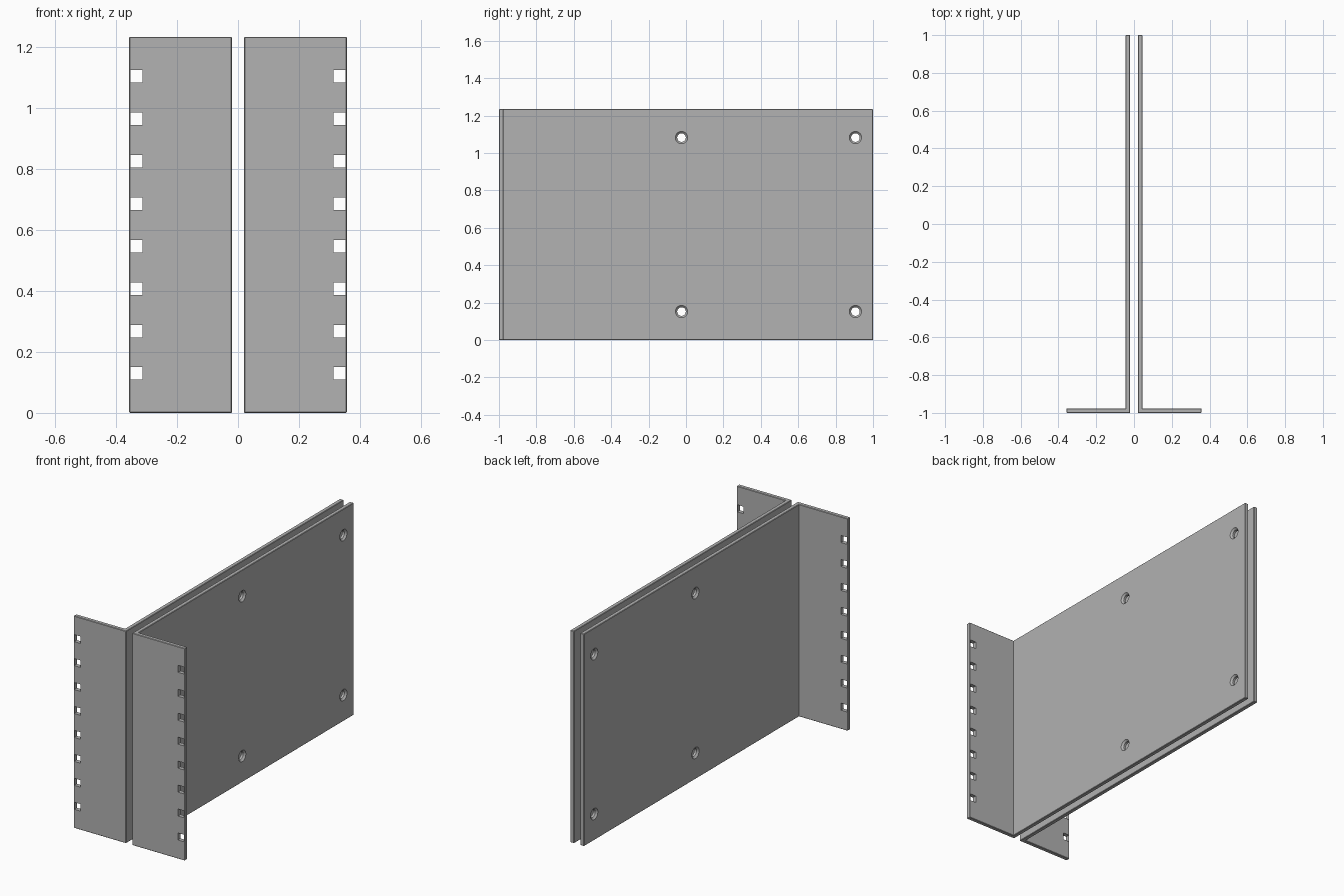
import bpy, bmesh
from math import radians
from mathutils import Matrix, Vector

cube = bpy.data.objects.get("Cube")
if cube:
    bpy.data.objects.remove(cube, do_unlink=True)

HEIGHT, THICK, GAP, REACH = 1.234, 0.024, 0.02, 0.357
OUTER = GAP + THICK            # outer face of the side plate

steel = bpy.data.materials.new("grey steel")
steel.use_nodes = True
GREY = (0.445, 0.445, 0.445, 1)
steel.diffuse_color = GREY
steel.node_tree.nodes["Principled BSDF"].inputs["Base Color"].default_value = GREY


def add_object(name, bm):
    bmesh.ops.recalc_face_normals(bm, faces=bm.faces)
    mesh = bpy.data.meshes.new(name)
    bm.to_mesh(mesh)
    bm.free()
    mesh.materials.append(steel)
    obj = bpy.data.objects.new(name, mesh)
    bpy.context.collection.objects.link(obj)
    return obj


def add_pin(bm, y, z, r_in, r_out, depth):
    # round cutter lying along x, centred on the outer plate face
    place = Matrix.Translation((OUTER, y, z)) @ Matrix.Rotation(radians(90), 4, 'Y')
    bmesh.ops.create_cone(bm, cap_ends=True, segments=32, radius1=r_in,
                          radius2=r_out, depth=depth, matrix=place)


# L-shaped bracket: side plate and front flange in one extruded profile
bm = bmesh.new()
profile = [(GAP, -1), (REACH, -1), (REACH, -1 + THICK),
           (OUTER, -1 + THICK), (OUTER, 1), (GAP, 1)]
base = bm.faces.new([bm.verts.new((x, y, 0)) for x, y in profile])
grown = bmesh.ops.extrude_face_region(bm, geom=[base])["geom"]
bmesh.ops.translate(bm, vec=Vector((0, 0, HEIGHT)),
                    verts=[v for v in grown if isinstance(v, bmesh.types.BMVert)])
bmesh.ops.recalc_face_normals(bm, faces=bm.faces)
# slightly softened outside edges
bmesh.ops.bevel(bm, geom=[e for e in bm.edges if e.is_convex], offset=0.0025,
                segments=1, affect='EDGES')
left = add_object("left_bracket", bm)

# square flange slots and plate screw holes
holes, sinks = bmesh.new(), bmesh.new()
for i in range(8):
    z = HEIGHT / 2 + (i - 3.5) * 0.1393
    bmesh.ops.create_cube(holes, size=1, matrix=Matrix.Translation(
        (REACH - 0.0235, -1 + THICK / 2, z)) @ Matrix.Diagonal((0.039, 0.1, 0.041, 1)))
for y in (-0.024, 0.906):
    for z in (HEIGHT / 2 - 0.465, HEIGHT / 2 + 0.465):
        add_pin(holes, y, z, 0.023, 0.023, 0.1)
        add_pin(sinks, y, z, 0.023, 0.043, 0.02)   # countersink

cutters = [add_object("hole_cutter", holes), add_object("countersink_cutter", sinks)]
for cutter in cutters:
    cutter.hide_render = True
    mod = left.modifiers.new(cutter.name, 'BOOLEAN')
    mod.operation = 'DIFFERENCE'
    mod.solver = 'EXACT'
    mod.object = cutter

# bake the cuts and drop the cutters
bpy.context.view_layer.update()
graph = bpy.context.evaluated_depsgraph_get()
cut_mesh = bpy.data.meshes.new_from_object(left.evaluated_get(graph))
left.modifiers.clear()
left.data = cut_mesh
for cutter in cutters:
    bpy.data.objects.remove(cutter, do_unlink=True)

# mirrored bracket
mirrored = cut_mesh.copy()
mirrored.transform(Matrix.Diagonal((-1, 1, 1, 1)))
mirrored.flip_normals()
right = bpy.data.objects.new("right_bracket", mirrored)
bpy.context.collection.objects.link(right)

# smooth only the round hole walls
for obj in (left, right):
    bpy.ops.object.select_all(action='DESELECT')
    obj.select_set(True)
    bpy.context.view_layer.objects.active = obj
    bpy.ops.object.shade_smooth_by_angle(angle=radians(30))
